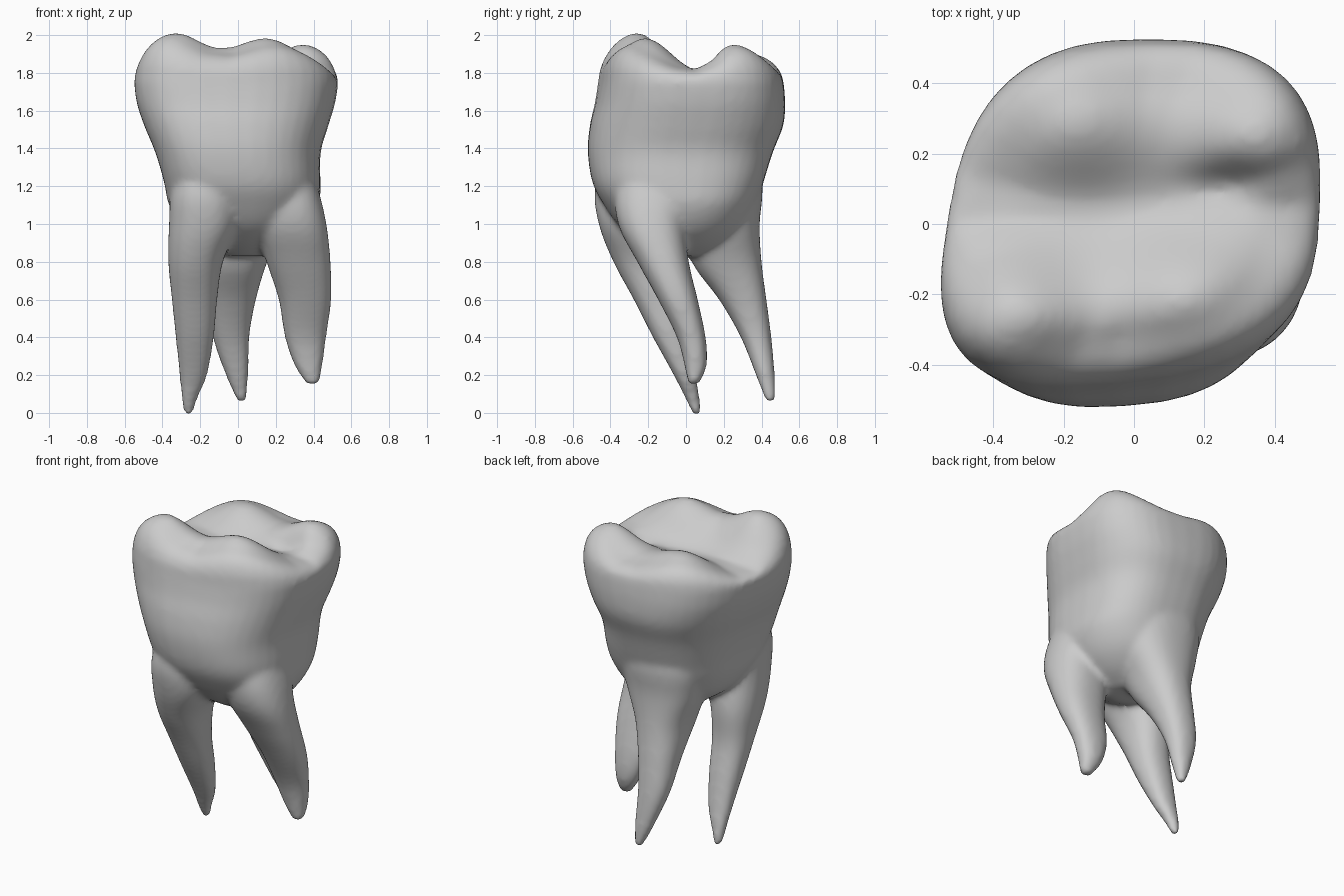
import bpy, bmesh
from math import cos, sin, pi, exp, copysign

if "Cube" in bpy.data.objects:
    bpy.data.objects.remove(bpy.data.objects["Cube"])

N = 40


def spline(rows, steps=4):
    """Catmull-Rom interpolation through rows of numbers."""
    out = []
    for i in range(len(rows) - 1):
        a, b, c, d = (rows[max(0, min(len(rows) - 1, i + k))] for k in (-1, 0, 1, 2))
        for s in range(steps):
            t = s / steps
            out.append([0.5 * (2 * q + (r - p) * t + (2 * p - 5 * q + 4 * r - w) * t * t
                               + (3 * q - p - 3 * r + w) * t ** 3)
                        for p, q, r, w in zip(a, b, c, d)])
    return out + [list(rows[-1])]


def ring(z, x0, x1, y0, y1, power=2.0, skew=0.0):
    """Superellipse section; skew slants the left and front sides."""
    pts = []
    for k in range(N):
        c, s = cos(2 * pi * k / N), sin(2 * pi * k / N)
        u = copysign(abs(c) ** (2 / power), c)
        v = copysign(abs(s) ** (2 / power), s)
        x = (x0 + x1) / 2 + u * (x1 - x0) / 2
        y = (y0 + y1) / 2 + v * (y1 - y0) / 2
        pts.append((x + skew * y * (1 - .7 * u), y + skew * x * (1 - v) / 2, z))
    return pts


def loft(bm, rings):
    loops = [[bm.verts.new(p) for p in r] for r in rings]
    for a, b in zip(loops, loops[1:]):
        for k in range(N):
            bm.faces.new((a[k], a[(k + 1) % N], b[(k + 1) % N], b[k]))
    bm.faces.new(loops[0][::-1])
    bm.faces.new(loops[-1])


# Chewing surface: cusps (x, y, height), a pit and a groove
CUSPS = [(-.35, -.27, .25), (.13, -.23, .19), (.33, -.16, .05), (.37, .26, .19), (-.17, .30, .15)]


def height(x, y):
    h = 1.77
    for cx, cy, a in CUSPS:
        h += a * exp(-((x - cx) / .24) ** 2 - ((y - cy) / .20) ** 2)
    h -= .06 * exp(-((x - .28) / .12) ** 2 - ((y - .11) / .06) ** 2)
    h -= .025 * exp(-((y - .05) / .1) ** 2)
    return h


bm = bmesh.new()

# Crown and trunk, bottom to widest section: z, x0, x1, y0, y1, power, skew
body = [(.83, -.06, .15, -.10, .10, 2, 0),
        (.89, -.18, .27, -.22, .22, 2, 0),
        (.98, -.30, .37, -.345, .32, 2.1, .02),
        (1.10, -.36, .43, -.435, .37, 2.4, .05),
        (1.22, -.38, .437, -.495, .41, 2.6, .06),
        (1.38, -.425, .438, -.518, .46, 2.6, .07),
        (1.52, -.485, .478, -.505, .515, 2.6, .08),
        (1.64, -.525, .513, -.475, .525, 2.7, .09),
        (1.75, -.538, .53, -.455, .517, 2.8, .10)]
rings = [ring(*r) for r in spline(body)]
rim = rings[-1]
cx, cy = 0, .03
for s in (.985, .96, .93, .89, .84, .78, .71, .64, .56, .48, .4, .32, .24, .16, .08, .02):
    f = (1 - s ** 8) ** .5
    g = min(1, .74 / s)
    top = []
    for x, y, z in rim:
        px, py = (x - cx) * s, (y - cy) * s
        top.append((cx + px, cy + py, z + (height(cx + px * g, cy + py * g) - z) * f))
    rings.append(top)
loft(bm, rings)

# Roots, tip up into the trunk: z, x0, x1, y0, y1
roots = [
    [(-.014, -.285, -.242, .04, .078), (.08, -.30, -.213, -.005, .072),
     (.2, -.31, -.163, -.065, .05), (.4, -.33, -.128, -.175, .01),
     (.6, -.35, -.11, -.277, -.03), (.8, -.369, -.08, -.385, -.03),
     (1.0, -.365, .0, -.462, -.05), (1.2, -.35, .0, -.48, -.05), (1.45, -.27, .0, -.38, -.05)],
    [(.15, .365, .428, .01, .067), (.25, .30, .447, -.008, .109),
     (.4, .248, .467, -.048, .104), (.6, .215, .494, -.148, .062),
     (.8, .15, .49, -.258, .015), (1.0, .09, .468, -.36, .0), (1.2, .08, .42, -.37, .05),
     (1.45, .05, .33, -.28, .05)],
    [(.055, -.003, .046, .425, .472), (.2, -.065, .055, .37, .47),
     (.4, -.133, .06, .29, .452), (.6, -.155, .095, .175, .426),
     (.8, -.18, .155, .03, .40), (1.0, -.24, .24, .0, .39), (1.2, -.26, .28, .0, .405),
     (1.45, -.2, .25, .0, .36)],
]
for rows in roots:
    loft(bm, [ring(*r, 2.3) for r in spline(rows)])

bmesh.ops.recalc_face_normals(bm, faces=bm.faces)
mesh = bpy.data.meshes.new("molar_tooth")
bm.to_mesh(mesh)
bm.free()
tooth = bpy.data.objects.new("molar_tooth", mesh)
bpy.context.collection.objects.link(tooth)

# Fuse crown and roots into one skin, then soften the joins
m = tooth.modifiers.new("fuse", 'REMESH')
m.mode = 'VOXEL'
m.voxel_size = .018
m.use_smooth_shade = True
m = tooth.modifiers.new("soften", 'SMOOTH')
m.factor = .5
m.iterations = 8
